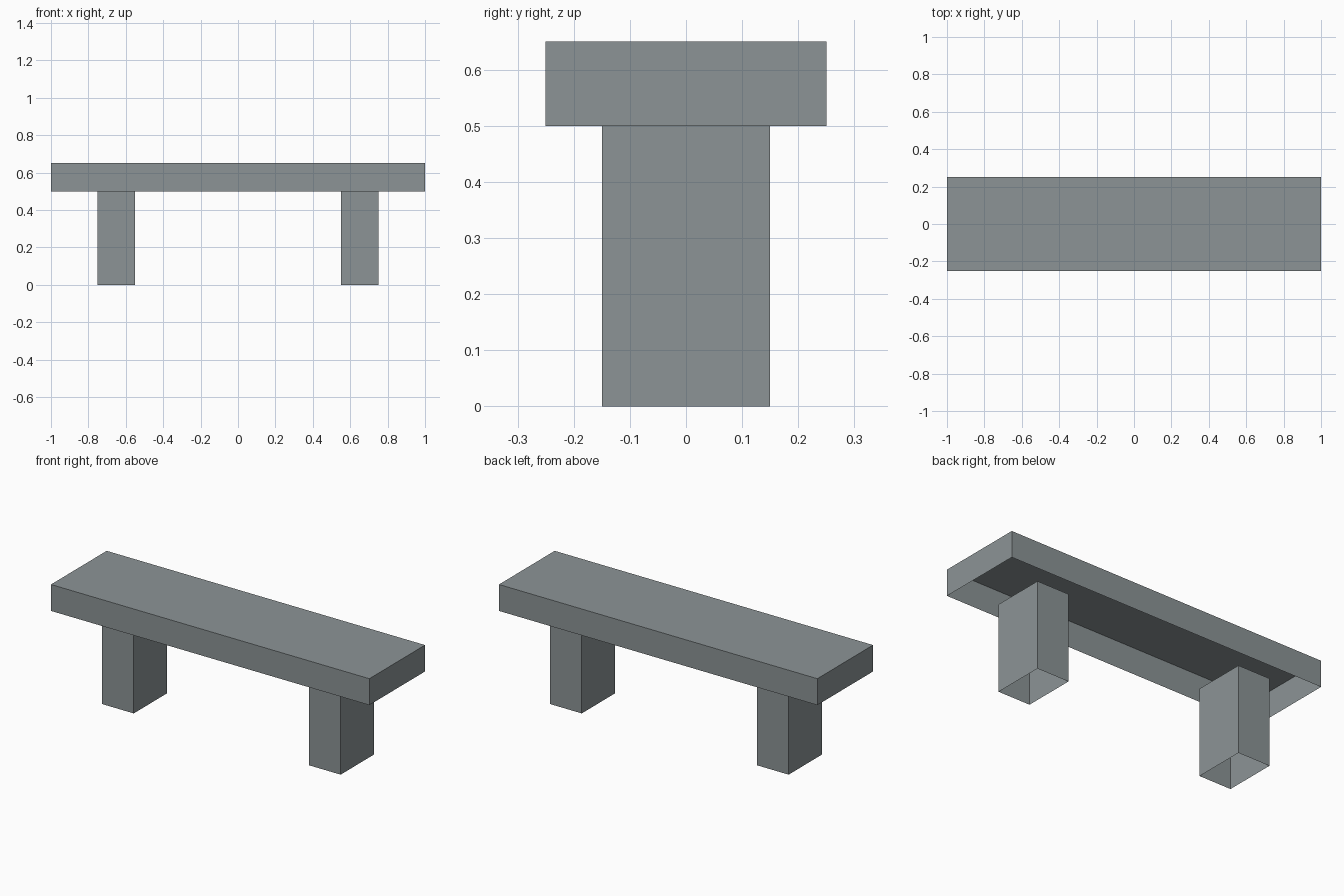
import bpy, bmesh

if "Cube" in bpy.data.objects:
    bpy.data.objects.remove(bpy.data.objects["Cube"])

stone = bpy.data.materials.new("grey stone")
stone.diffuse_color = (0.262, 0.296, 0.305, 1.0)
stone.use_nodes = True
stone.node_tree.nodes["Principled BSDF"].inputs["Base Color"].default_value = stone.diffuse_color


def open_box(name, x, y, z):
    """Box shell without a bottom face, spanning the given (min, max) ranges."""
    bm = bmesh.new()
    bmesh.ops.create_cube(bm, size=1)
    for v in bm.verts:
        for axis, (lo, hi) in enumerate((x, y, z)):
            v.co[axis] = lo if v.co[axis] < 0 else hi
    bm.normal_update()
    bottom = [f for f in bm.faces if f.normal.z < -0.5]
    bmesh.ops.delete(bm, geom=bottom, context='FACES_ONLY')
    mesh = bpy.data.meshes.new(name)
    bm.to_mesh(mesh)
    bm.free()
    mesh.materials.append(stone)
    obj = bpy.data.objects.new(name, mesh)
    bpy.context.collection.objects.link(obj)
    return obj


# Seat slab, hollow underneath
open_box("seat", (-1.0, 1.0), (-0.25, 0.25), (0.5, 0.65))

# Two block legs, also open at the bottom
for name, cx in (("left_leg", -0.65), ("right_leg", 0.65)):
    open_box(name, (cx - 0.1, cx + 0.1), (-0.15, 0.15), (0.0, 0.5))
